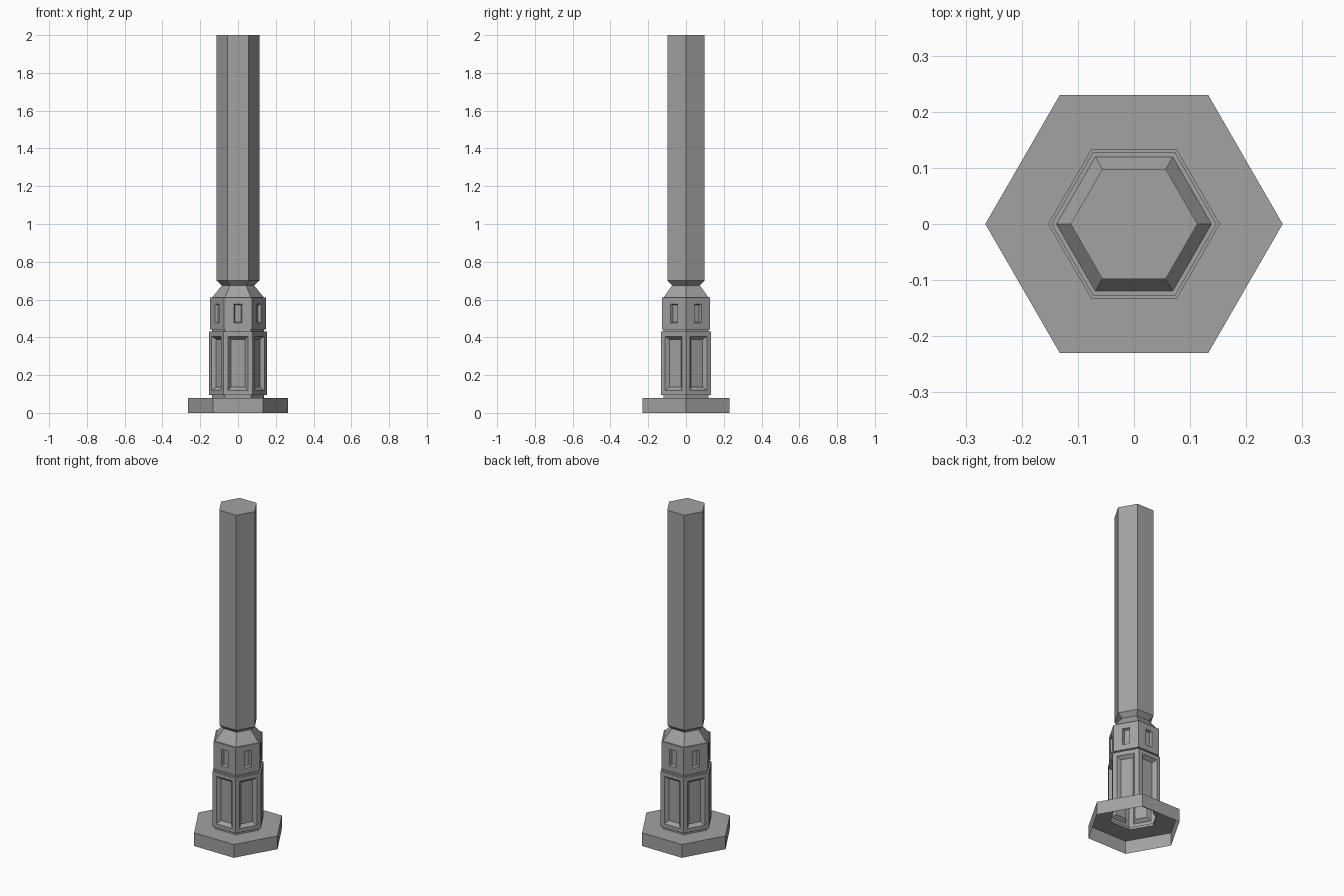
import bpy
import bmesh
from math import cos, sin, pi
from mathutils import Vector

cube = bpy.data.objects.get("Cube")
if cube:
    bpy.data.objects.remove(cube, do_unlink=True)

# One plain stone grey for everything
GREY = (0.36, 0.36, 0.36, 1)
stone = bpy.data.materials.new("stone_grey")
stone.use_nodes = True
stone.diffuse_color = GREY
bsdf = stone.node_tree.nodes["Principled BSDF"]
bsdf.inputs["Base Color"].default_value = GREY
bsdf.inputs["Roughness"].default_value = 0.8

SIDES = 6
UP = Vector((0, 0, 1))


def sink_panel(bm, face, half_w, half_h, bevel, depth):
    """Cut a rectangle into a side face and sink its middle with sloped edges."""
    centre = face.calc_center_median()
    normal = face.normal.copy()
    side = UP.cross(normal).normalized()
    bmesh.ops.inset_individual(bm, faces=[face], thickness=0.01)
    for v in face.verts:
        offset = v.co - centre
        sx = 1 if offset.dot(side) > 0 else -1
        sz = 1 if offset.z > 0 else -1
        v.co = centre + side * sx * half_w + UP * sz * half_h
    bm.normal_update()
    bmesh.ops.inset_individual(bm, faces=[face], thickness=bevel, depth=-depth)


def hex_shell(name, profile, panel=None, panel_band=0, cap=False):
    """Hexagonal shell from (radius, height) pairs, listed bottom to top."""
    bm = bmesh.new()
    rings = [[bm.verts.new((r * cos(i * 2 * pi / SIDES), r * sin(i * 2 * pi / SIDES), z))
              for i in range(SIDES)] for r, z in profile]
    bands = []
    for low, high in zip(rings, rings[1:]):
        bands.append([bm.faces.new((low[i], low[(i + 1) % SIDES],
                                    high[(i + 1) % SIDES], high[i]))
                      for i in range(SIDES)])
    if cap:
        bm.faces.new(rings[-1])
    bm.normal_update()
    if panel:
        for face in bands[panel_band]:
            sink_panel(bm, face, *panel)
    mesh = bpy.data.meshes.new(name)
    bm.to_mesh(mesh)
    bm.free()
    mesh.materials.append(stone)
    obj = bpy.data.objects.new(name, mesh)
    bpy.context.collection.objects.link(obj)
    return obj


NECK = 0.138

# Wide foot, hollow underneath
hex_shell("foot", [(0.265, 0), (0.265, 0.08), (NECK, 0.08)])

# Lower body with tall sunken panels
hex_shell("panelled_body",
          [(NECK, 0.08), (NECK, 0.095), (0.153, 0.095), (0.153, 0.43), (NECK, 0.43)],
          panel=(0.052, 0.143, 0.023, 0.02), panel_band=2)

# Upper body with small window recesses and a tapered shoulder
hex_shell("window_body",
          [(NECK, 0.43), (NECK, 0.442), (0.147, 0.442), (0.147, 0.61),
           (0.138, 0.61), (0.085, 0.675)],
          panel=(0.021, 0.05, 0.008, 0.015), panel_band=2)

# Tall plain shaft
hex_shell("shaft", [(0.085, 0.675), (0.113, 0.70), (0.113, 2)], cap=True)
